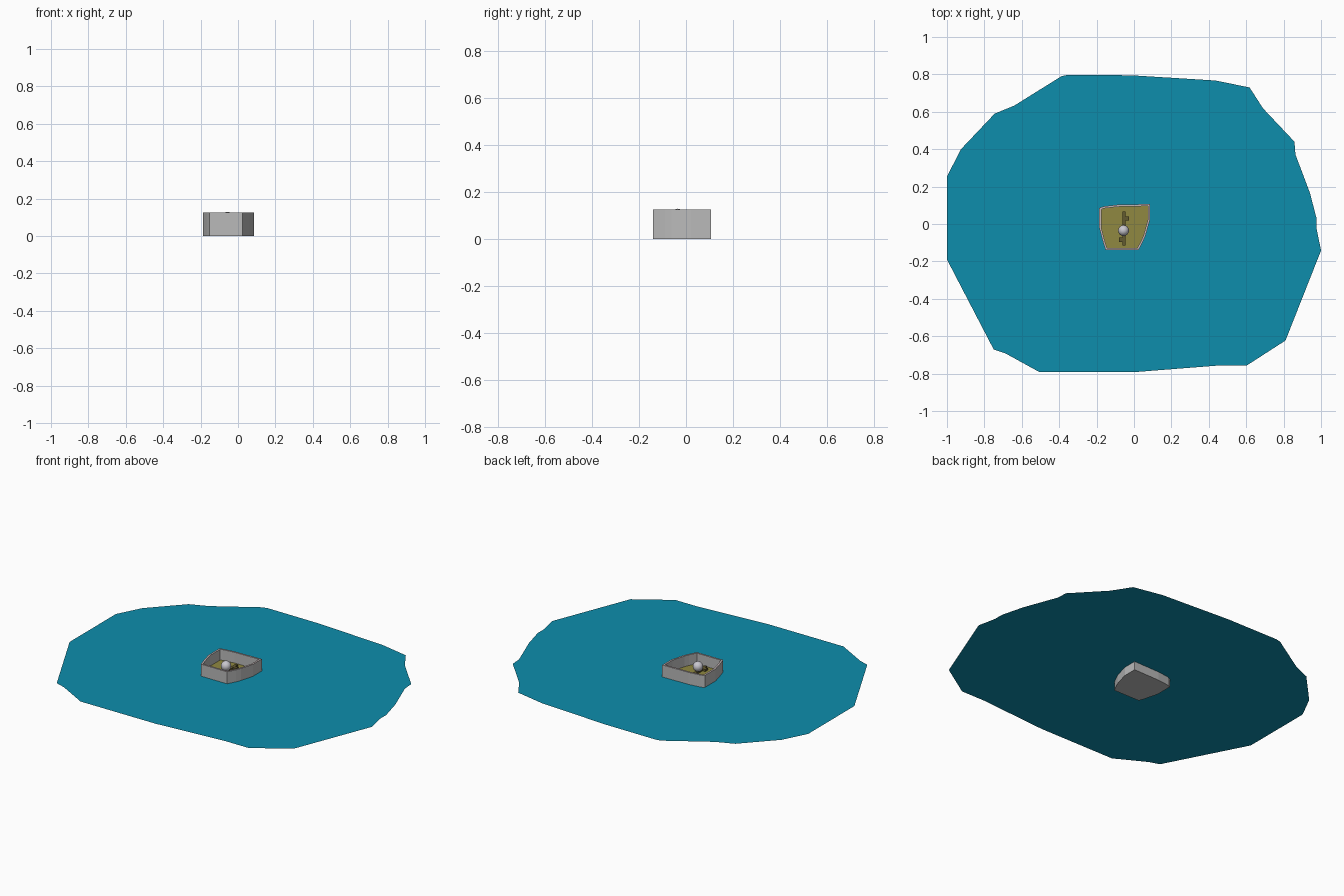
import bpy, bmesh, math
from mathutils import Vector

if "Cube" in bpy.data.objects:
    bpy.data.objects.remove(bpy.data.objects["Cube"])


def mat(name, rgb):
    m = bpy.data.materials.new(name)
    m.diffuse_color = (*rgb, 1)
    m.use_nodes = True
    m.node_tree.nodes["Principled BSDF"].inputs["Base Color"].default_value = m.diffuse_color
    return m


WATER = mat("water blue", (0.004, 0.27, 0.415))
GREY = mat("wall grey", (0.49, 0.49, 0.49))
RIM = mat("rim pinkish grey", (0.55, 0.46, 0.47))
OLIVE = mat("floor olive", (0.28, 0.25, 0.053))
DARK = mat("dark olive", (0.12, 0.10, 0.03))
PALE = mat("pale grey", (0.58, 0.57, 0.62))


def finish(bm, name, mats):
    me = bpy.data.meshes.new(name)
    bm.to_mesh(me)
    bm.free()
    for m in mats:
        me.materials.append(m)
    ob = bpy.data.objects.new(name, me)
    bpy.context.collection.objects.link(ob)
    return ob


def polygon(bm, pts, z):
    # outlines are listed clockwise, so reverse them to face upward
    return bm.faces.new([bm.verts.new((x, y, z)) for x, y in reversed(pts)])


# water sheet: thin irregular outline
water = [(-1, .254), (-.925, .4), (-.745, .59), (-.64, .633), (-.388, .79),
         (-.355, .797), (-.013, .795), (.436, .767), (.618, .73), (.69, .618),
         (.858, .44), (.863, .372), (.94, .168), (.976, .03), (.976, -.024),
         (1, -.142), (.81, -.623), (.602, -.757), (.447, -.757), (0, -.792),
         (-.505, -.792), (-.687, -.692), (-.75, -.671), (-1, -.19)]
bm = bmesh.new()
polygon(bm, water, 0.052)
finish(bm, "water_sheet", [WATER])

# walled basin: outline raised, rim inset, floor sunk
outline = [(-.186, .085), (-.165, .094), (-.09, .103), (.085, .107), (.085, .022),
           (.062, -.062), (.05, -.09), (.024, -.14), (-.152, -.14), (-.165, -.1), (-.186, -.02)]
FLOOR, TOP = 0.06, 0.125
bm = bmesh.new()
base = polygon(bm, outline, 0)
up = bmesh.ops.extrude_face_region(bm, geom=[base], use_keep_orig=True)["geom"]
bmesh.ops.translate(bm, vec=(0, 0, TOP), verts=[g for g in up if isinstance(g, bmesh.types.BMVert)])
top = next(g for g in up if isinstance(g, bmesh.types.BMFace))
bm.normal_update()
rim = bmesh.ops.inset_region(bm, faces=[top], thickness=0.011, use_even_offset=True)["faces"]
for f in rim:
    f.material_index = 1
ext = bmesh.ops.extrude_discrete_faces(bm, faces=[top])["faces"][0]
bmesh.ops.translate(bm, vec=(0, 0, FLOOR - TOP), verts=ext.verts)
for f in bm.faces:
    if all(abs(v.co.z - FLOOR) < 1e-4 for v in f.verts):
        f.material_index = 2
    elif any(v.co.z < TOP - 1e-4 for v in f.verts):
        f.material_index = 0
bmesh.ops.recalc_face_normals(bm, faces=bm.faces)
finish(bm, "basin", [GREY, RIM, OLIVE])


def box(name, x0, x1, y0, y1, z0, z1, m):
    bm = bmesh.new()
    bmesh.ops.create_cube(bm, size=1)
    for v in bm.verts:
        v.co = Vector(((x0 + x1) / 2 + v.co.x * (x1 - x0),
                       (y0 + y1) / 2 + v.co.y * (y1 - y0),
                       (z0 + z1) / 2 + v.co.z * (z1 - z0)))
    return finish(bm, name, [m])


# low bar with two side stubs on the floor
box("floor_bar", -.062, -.046, -.115, .066, FLOOR - .002, .072, DARK)
box("bar_stub_right", -.046, -.026, .018, .04, FLOOR - .002, .072, DARK)
box("bar_stub_left", -.08, -.062, -.095, -.072, FLOOR - .002, .072, DARK)

# ball resting on the bar
bm = bmesh.new()
bmesh.ops.create_uvsphere(bm, u_segments=24, v_segments=12, radius=0.029)
for f in bm.faces:
    f.smooth = True
ball = finish(bm, "ball", [PALE])
ball.location = (-.056, -.035, .100)
